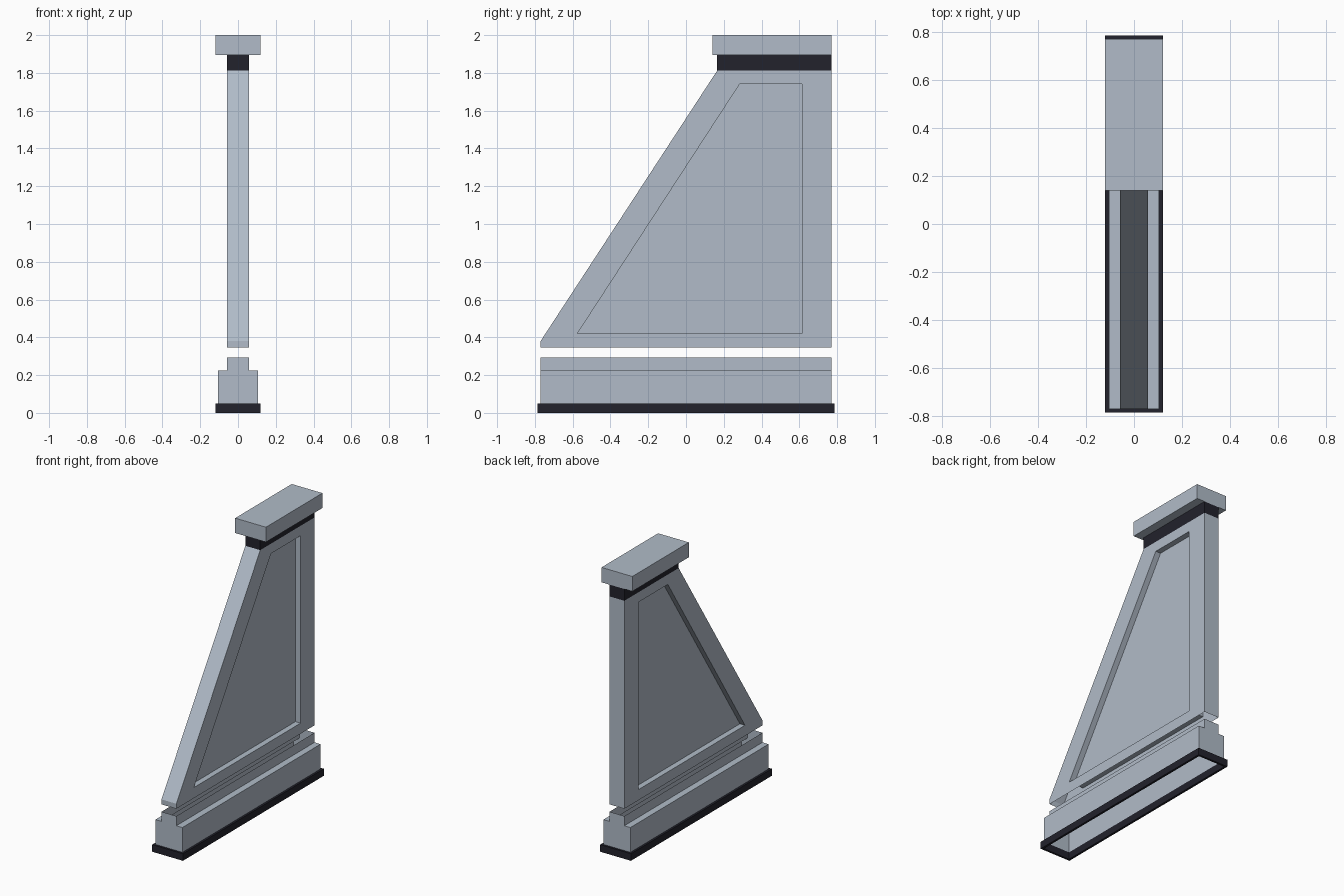
import bpy, bmesh

if "Cube" in bpy.data.objects:
    bpy.data.objects.remove(bpy.data.objects["Cube"])


def material(name, color):
    m = bpy.data.materials.new(name)
    m.diffuse_color = (*color, 1)
    m.use_nodes = True
    m.node_tree.nodes["Principled BSDF"].inputs["Base Color"].default_value = m.diffuse_color
    return m


STONE = material("blue grey stone", (0.44, 0.50, 0.58))
DARK = material("dark trim", (0.016, 0.016, 0.025))


def finish(name, bm, mat):
    me = bpy.data.meshes.new(name)
    bm.to_mesh(me)
    bm.free()
    me.materials.append(mat)
    ob = bpy.data.objects.new(name, me)
    bpy.context.collection.objects.link(ob)
    return ob


def box(name, x, y0, y1, z0, z1, mat):
    bm = bmesh.new()
    bmesh.ops.create_cube(bm, size=1)
    for v in bm.verts:
        v.co = (v.co.x * 2 * x, y0 if v.co.y < 0 else y1, z0 if v.co.z < 0 else z1)
    return finish(name, bm, mat)


def remove_level_faces(bm, levels):
    # open the shell where all corners of a face lie on a given height
    doomed = [f for f in bm.faces
              if any(all(abs(v.co.z - z) < 1e-4 for v in f.verts) for z in levels)]
    bmesh.ops.delete(bm, geom=doomed, context='FACES')


# Dark ring around the foot, open in the middle
bm = bmesh.new()
loops = []
for x, y, z in [(0.12, 0.785, 0), (0.12, 0.785, 0.05), (0.105, 0.77, 0.05), (0.105, 0.77, 0)]:
    loops.append([bm.verts.new((sx * x, sy * y, z))
                  for sx, sy in ((-1, -1), (1, -1), (1, 1), (-1, 1))])
for k in range(4):
    a, b = loops[k], loops[(k + 1) % 4]
    for i in range(4):
        j = (i + 1) % 4
        bm.faces.new((a[i], a[j], b[j], b[i]))
bmesh.ops.recalc_face_normals(bm, faces=bm.faces[:])
finish("foot_trim", bm, DARK)

# Stepped plinth, a hollow shell open above and below
bm = bmesh.new()
half = [(0.105, 0.05), (0.105, 0.225), (0.058, 0.225), (0.058, 0.293)]
section = half + [(-x, z) for x, z in reversed(half)]
front = [bm.verts.new((x, -0.77, z)) for x, z in section]
back = [bm.verts.new((x, 0.77, z)) for x, z in section]
bm.faces.new(front)
bm.faces.new(back[::-1])
for i in range(8):
    j = (i + 1) % 8
    bm.faces.new((front[i], back[i], back[j], front[j]))
bmesh.ops.recalc_face_normals(bm, faces=bm.faces[:])
remove_level_faces(bm, (0.05, 0.293))
finish("plinth", bm, STONE)

# Sloping wall with a recessed panel on both sides, open below
outer = [(-0.77, 0.345), (0.77, 0.345), (0.77, 1.812), (0.165, 1.812), (-0.77, 0.38)]
inner = [(-0.575, 0.42), (0.615, 0.42), (0.615, 1.742), (0.285, 1.742)]
bm = bmesh.new()
rims = []
for s in (-1, 1):
    rim = [bm.verts.new((s * 0.058, y, z)) for y, z in outer]
    lip = [bm.verts.new((s * 0.058, y, z)) for y, z in inner]
    floor = [bm.verts.new((s * 0.018, y, z)) for y, z in inner]
    for i in range(5):
        a, b = lip[i % 4], lip[(i + 1) % 5 % 4]
        if a is b:
            bm.faces.new((rim[i], rim[(i + 1) % 5], a))
        else:
            bm.faces.new((rim[i], rim[(i + 1) % 5], b, a))
    for i in range(4):
        j = (i + 1) % 4
        bm.faces.new((lip[i], lip[j], floor[j], floor[i]))
    bm.faces.new(floor)
    rims.append(rim)
for i in range(5):
    j = (i + 1) % 5
    bm.faces.new((rims[0][i], rims[0][j], rims[1][j], rims[1][i]))
bmesh.ops.recalc_face_normals(bm, faces=bm.faces[:])
remove_level_faces(bm, (0.345, 1.812))
finish("sloping_wall", bm, STONE)

# Dark neck and overhanging cap
box("neck", 0.058, 0.165, 0.77, 1.812, 1.895, DARK)
box("cap", 0.12, 0.14, 0.77, 1.895, 2.0, STONE)
